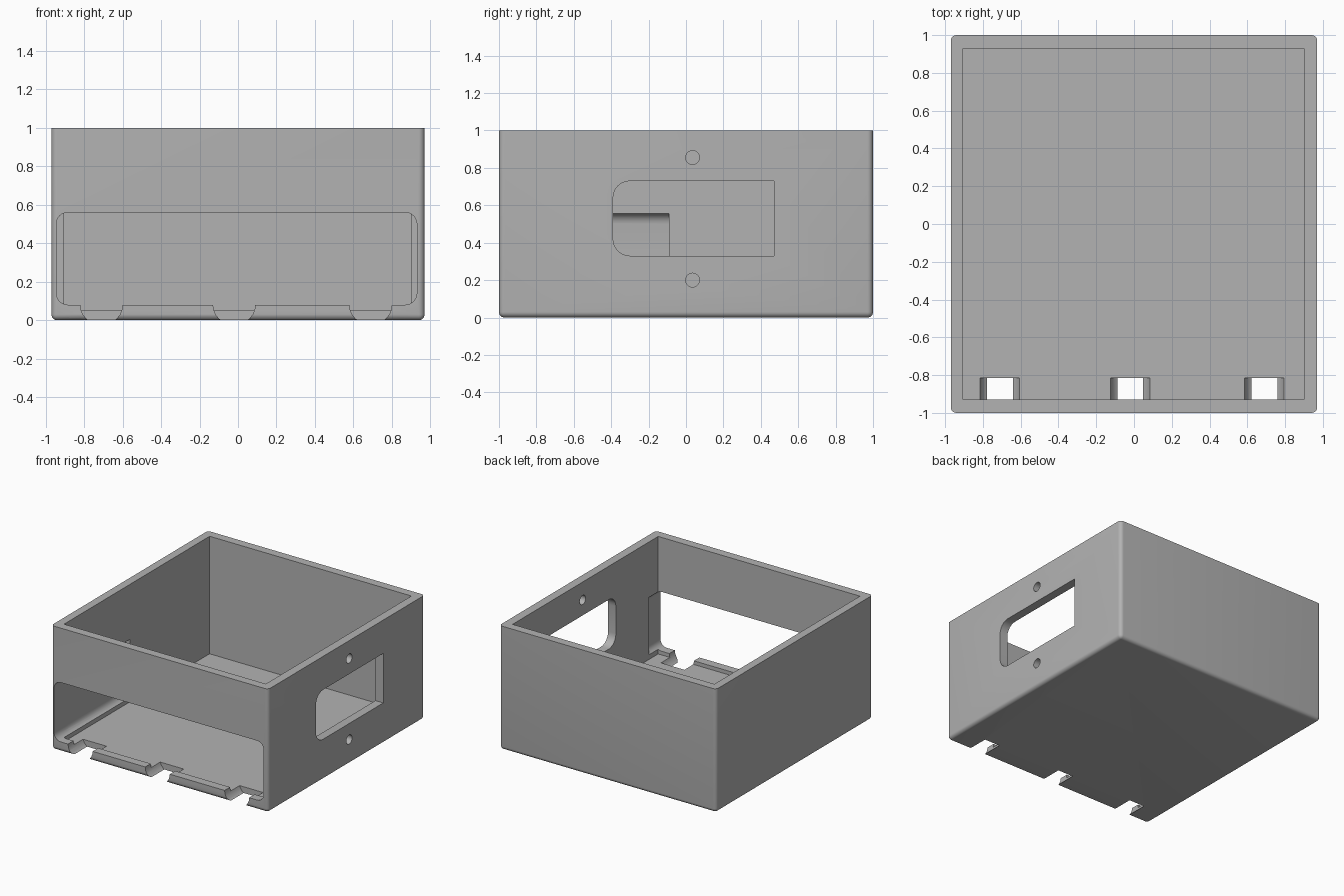
import bpy, bmesh, math
from mathutils import Vector

old = bpy.data.objects.get("Cube")
if old:
    bpy.data.objects.remove(old, do_unlink=True)

grey = bpy.data.materials.new("light_grey")
grey.use_nodes = True
colour = (0.45, 0.45, 0.45, 1)
grey.diffuse_color = colour
grey.node_tree.nodes["Principled BSDF"].inputs["Base Color"].default_value = colour


def make_object(name, bm):
    bmesh.ops.recalc_face_normals(bm, faces=bm.faces)
    mesh = bpy.data.meshes.new(name)
    bm.to_mesh(mesh)
    bm.free()
    obj = bpy.data.objects.new(name, mesh)
    bpy.context.collection.objects.link(obj)
    mesh.materials.append(grey)
    return obj


def block(name, lo, hi, pick_edges=None, radius=0.03):
    """Axis-aligned box, with chosen edges rounded."""
    bm = bmesh.new()
    bmesh.ops.create_cube(bm, size=1)
    for v in bm.verts:
        v.co = Vector([lo[i] if v.co[i] < 0 else hi[i] for i in range(3)])
    if pick_edges:
        edges = [e for e in bm.edges if pick_edges(e)]
        bmesh.ops.bevel(bm, geom=edges, offset=radius, segments=6,
                        profile=0.5, affect='EDGES')
    return make_object(name, bm)


def along(axis):
    """Selects the box edges that run along one axis."""
    return lambda e: abs((e.verts[0].co - e.verts[1].co)[axis]) > 1e-4


def cut(target, cutter):
    mod = target.modifiers.new("cut", 'BOOLEAN')
    mod.operation = 'DIFFERENCE'
    mod.solver = 'EXACT'
    mod.object = cutter
    bpy.context.view_layer.objects.active = target
    bpy.ops.object.modifier_apply(modifier=mod.name)
    bpy.data.objects.remove(cutter, do_unlink=True)


# Outer shell: rounded everywhere but the rim
case = block("open_case", (-0.97, -1, 0), (0.97, 1, 1),
             lambda e: min(v.co.z for v in e.verts) < 0.5)

# Main cavity
cut(case, block("cavity", (-0.905, -0.93, 0.05), (0.9, 0.93, 1.2)))

# Front opening, biting into both side walls
cut(case, block("front_opening", (-0.945, -1.2, 0.08), (0.93, -0.815, 0.56),
                along(1), 0.06))

# Long groove in the right inner wall
cut(case, block("wall_groove", (-0.945, -0.87, 0.08), (-0.6, -0.09, 0.56),
                along(1), 0.06))

# Three notches in the front edge of the floor
for x in (-0.71, -0.02, 0.69):
    cut(case, block("floor_notch", (x - 0.11, -1.2, -0.02),
                    (x + 0.11, -0.815, 0.3), along(1), 0.1))

# Side window: rounded towards the front, square towards the back
cut(case, block("side_window", (0.7, -0.39, 0.33), (1.2, 0.47, 0.73),
                lambda e: along(0)(e) and e.verts[0].co.y < 0, 0.09))

# Screw holes above and below the window
for z in (0.2, 0.855):
    bm = bmesh.new()
    bmesh.ops.create_cone(bm, cap_ends=True, segments=32, radius1=0.037,
                          radius2=0.037, depth=0.4)
    hole = make_object("screw_hole", bm)
    hole.rotation_euler.y = math.pi / 2
    hole.location = (0.95, 0.035, z)
    bpy.context.view_layer.update()
    cut(case, hole)

# Smooth shading on rounded edges only
bpy.ops.object.select_all(action='DESELECT')
case.select_set(True)
bpy.context.view_layer.objects.active = case
bpy.ops.object.shade_smooth_by_angle(angle=math.radians(30))
